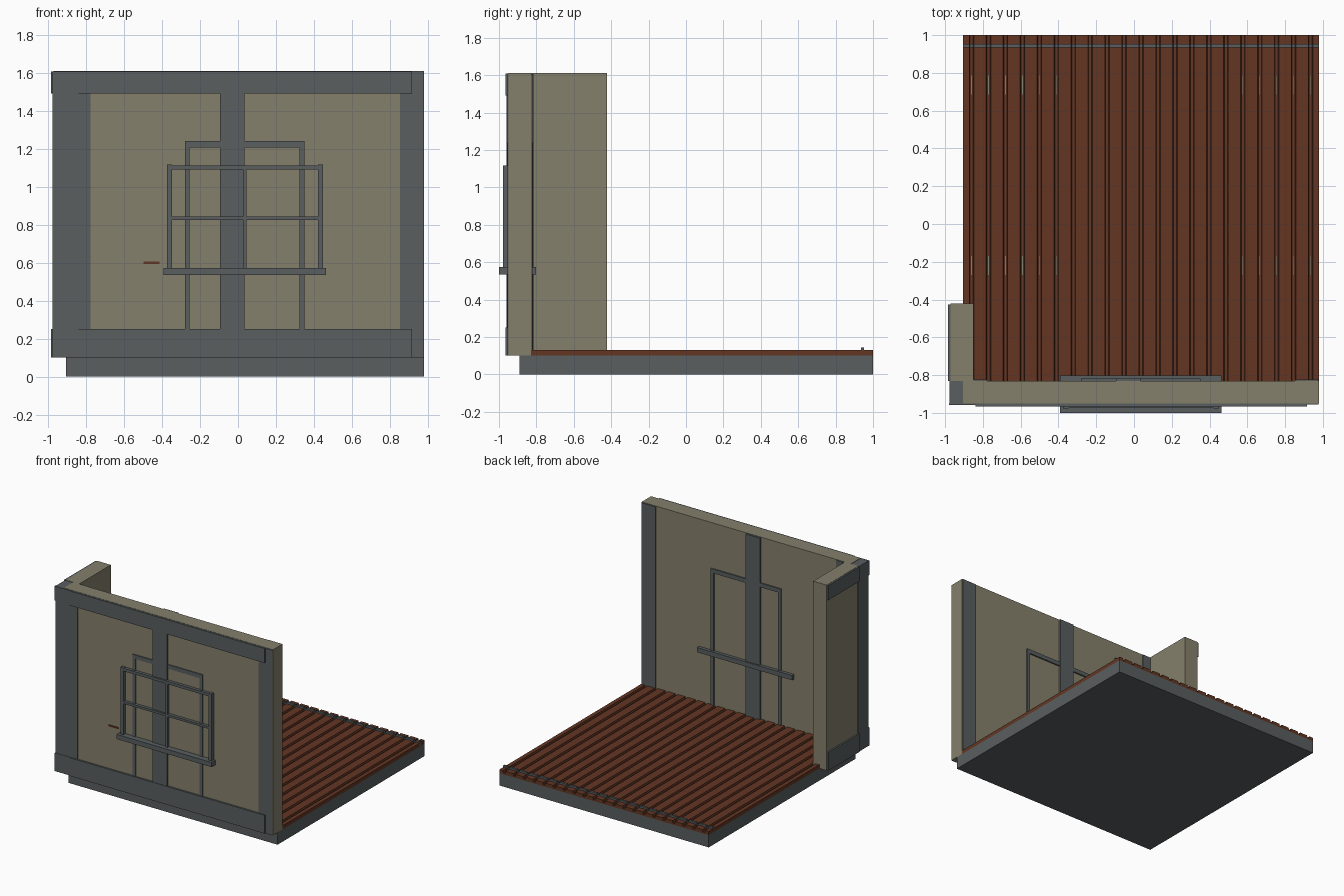
import bpy
import bmesh

cube = bpy.data.objects.get("Cube")
if cube:
    bpy.data.objects.remove(cube, do_unlink=True)


def material(name, colour):
    m = bpy.data.materials.new(name)
    m.use_nodes = True
    m.diffuse_color = (*colour, 1)
    m.node_tree.nodes["Principled BSDF"].inputs["Base Color"].default_value = (*colour, 1)
    return m


PLASTER = material("plaster beige", (0.235, 0.215, 0.15))
TIMBER = material("slate grey", (0.10, 0.112, 0.117))
BOARDS = material("red brown", (0.125, 0.037, 0.017))


def finish(name, bm, mat):
    bmesh.ops.recalc_face_normals(bm, faces=bm.faces)
    mesh = bpy.data.meshes.new(name)
    bm.to_mesh(mesh)
    bm.free()
    mesh.materials.append(mat)
    obj = bpy.data.objects.new(name, mesh)
    bpy.context.collection.objects.link(obj)
    return obj


def box(name, x, y, z, mat):
    bm = bmesh.new()
    bmesh.ops.create_cube(bm, size=1)
    for v in bm.verts:
        for i, (lo, hi) in enumerate((x, y, z)):
            v.co[i] = hi if v.co[i] > 0 else lo
    return finish(name, bm, mat)


LEFT, RIGHT = -0.905, 0.98
BASE, TOP = 0.10, 1.61
BEAM_LOW, BEAM_HIGH = 0.25, 1.49
FRONT, BACK = -0.95, -0.83
PITCH = (RIGHT - LEFT) / 21


def ribbed_strip(name, y, lift, bottom, mat):
    """Extrude a grooved board profile along y."""
    low, high = 0.112 + lift, 0.13 + lift
    pts = [(LEFT, bottom), (LEFT, high)]
    for k in range(21):
        c = LEFT + PITCH * (k + 0.5)
        pts += [(c - 0.012, high), (c - 0.008, low), (c + 0.008, low), (c + 0.012, high)]
    pts += [(RIGHT, high), (RIGHT, bottom)]
    bm = bmesh.new()
    face = bm.faces.new([bm.verts.new((px, y[0], pz)) for px, pz in pts])
    ext = bmesh.ops.extrude_face_region(bm, geom=[face])
    for v in ext["geom"]:
        if isinstance(v, bmesh.types.BMVert):
            v.co.y = y[1]
    return finish(name, bm, mat)


# Foundation and floor
box("foundation", (LEFT, RIGHT), (-0.89, 1.0), (0, BASE), TIMBER)
ribbed_strip("floor_boards", (BACK, 1.0), 0, BASE, BOARDS)
ribbed_strip("floor_end_strip", (0.935, 0.952), 0.015, 0.105, TIMBER)

# Small fixings in the floor grooves
for k in list(range(6)) + list(range(16, 21)):
    c = LEFT + PITCH * (k + 0.5)
    for y in (-0.22, 0.735):
        box("floor_fixing", (c - 0.002, c + 0.002), (y - 0.05, y + 0.05), (0.11, 0.1145), PLASTER)

# Walls
box("front_wall", (LEFT, RIGHT), (FRONT, BACK), (BASE, TOP), PLASTER)
box("side_wall", (-0.972, -0.85), (BACK, -0.422), (BASE, TOP), PLASTER)

# Corner and wall posts
box("corner_post", (-0.977, LEFT), (-0.955, -0.82), (BASE, TOP - 0.003), TIMBER)
for side, y in (("outer", (-0.955, FRONT + 0.005)), ("inner", (BACK - 0.005, -0.822))):
    box(side + "_left_post", (-0.94, -0.777), y, (BASE, TOP - 0.003), TIMBER)
    box(side + "_right_post", (0.852, RIGHT - 0.002), y, (BASE, TOP - 0.003), TIMBER)

# Horizontal beams on the outside faces
for name, z in (("bottom_beam", (BASE + 0.002, BEAM_LOW)), ("top_beam", (BEAM_HIGH, TOP - 0.002))):
    box("front_" + name, (-0.84, 0.915), (-0.965, FRONT), z, TIMBER)
    box("front_left_" + name, (-0.98, -0.84), (-0.958, FRONT), z, TIMBER)
    box("side_" + name, (-0.985, -0.96), (-0.83, -0.425), z, TIMBER)

# Centre post and door frame, on both faces of the wall
for side, y, deep in (("outer", (-0.961, FRONT), -0.958), ("inner", (BACK, -0.815), -0.819)):
    box(side + "_centre_post", (-0.095, 0.035), y, (BASE + 0.005, TOP - 0.003), TIMBER)
    fy = (deep, FRONT) if side == "outer" else (BACK, deep)
    for x in (-0.28, 0.325):
        box(side + "_door_jamb", (x, x + 0.026), fy, (BASE + 0.005, 1.24), TIMBER)
    box(side + "_door_head", (-0.28, 0.351), fy, (1.207, 1.24), TIMBER)

# Window frame and sill
for x in (-0.375, 0.42):
    box("window_jamb", (x, x + 0.027), (-0.978, FRONT), (0.57, 1.117), TIMBER)
box("window_mullion", (0.027, 0.045), (-0.972, FRONT), (0.57, 1.1), TIMBER)
for z, h in ((1.09, 0.023), (0.825, 0.018)):
    box("window_rail", (-0.36, 0.43), (-0.975, FRONT), (z, z + h), TIMBER)
box("window_sill", (-0.393, 0.463), (-1.0, -0.803), (0.535, 0.573), TIMBER)

# Small brown bar beside the window
box("wall_bar", (-0.498, -0.413), (-0.957, FRONT), (0.594, 0.606), BOARDS)
